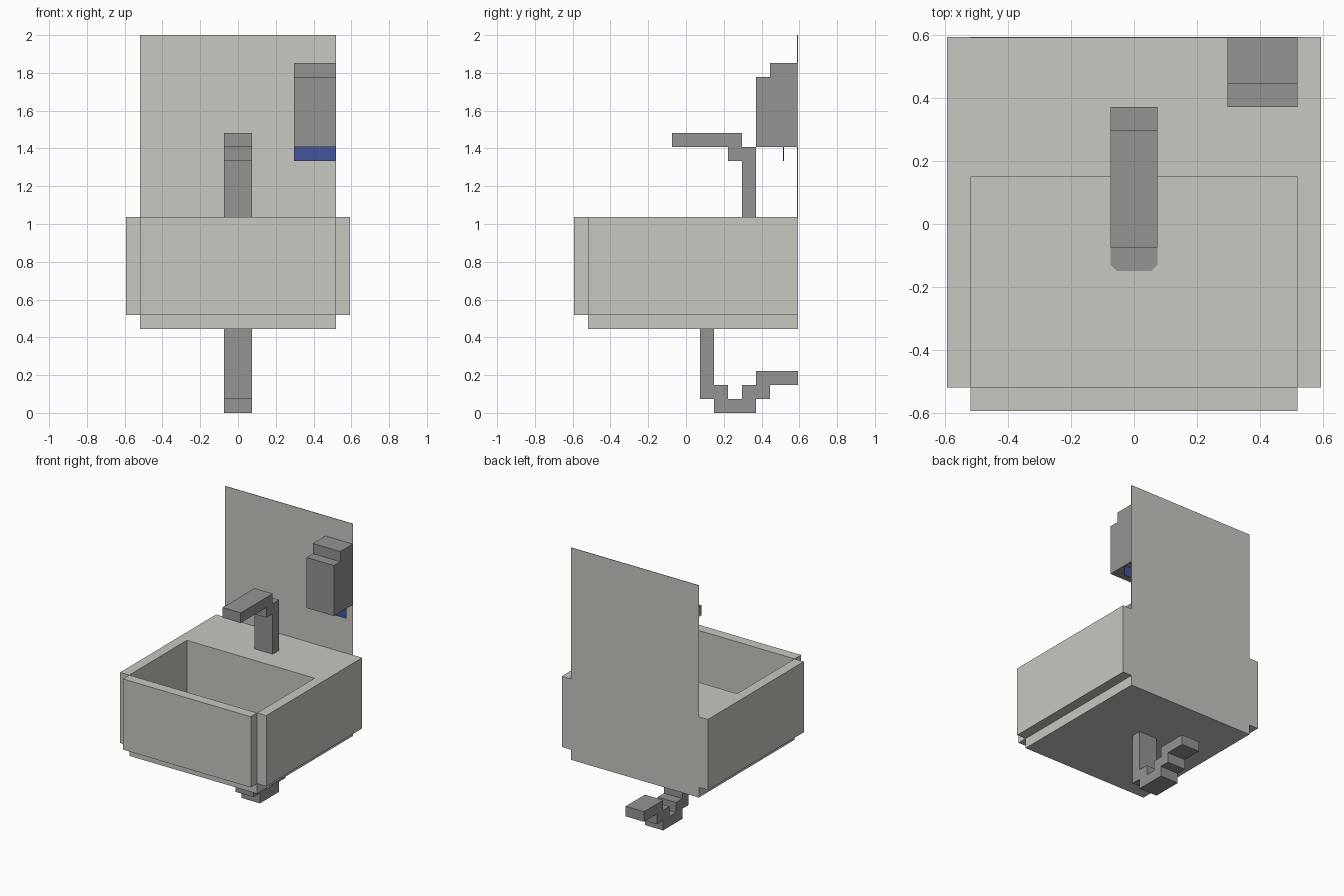
import bpy, bmesh

cube = bpy.data.objects.get("Cube")
if cube:
    bpy.data.objects.remove(cube, do_unlink=True)

U = 2 / 27      # one block unit of the design
SKIN = 0.05     # thickness of thin plates, in units


def material(name, rgb):
    m = bpy.data.materials.new(name)
    m.use_nodes = True
    m.diffuse_color = (*rgb, 1)
    bsdf = m.node_tree.nodes["Principled BSDF"]
    bsdf.inputs["Base Color"].default_value = (*rgb, 1)
    bsdf.inputs["Roughness"].default_value = 0.7
    return m


CERAMIC = material("warm white ceramic", (0.578, 0.571, 0.527))
METAL = material("grey metal", (0.305, 0.296, 0.283))
BLUE = material("blue", (0.058, 0.089, 0.328))


def extrude_profile(name, x0, x1, profile, mat):
    """Extrude a side profile of (y, z) points from x0 to x1, all in units."""
    bm = bmesh.new()
    face = bm.faces.new([bm.verts.new((x0 * U, y * U, z * U)) for y, z in profile])
    ext = bmesh.ops.extrude_face_region(bm, geom=[face])["geom"]
    moved = [v for v in ext if isinstance(v, bmesh.types.BMVert)]
    bmesh.ops.translate(bm, verts=moved, vec=((x1 - x0) * U, 0, 0))
    bmesh.ops.recalc_face_normals(bm, faces=bm.faces)
    mesh = bpy.data.meshes.new(name)
    bm.to_mesh(mesh)
    bm.free()
    mesh.materials.append(mat)
    obj = bpy.data.objects.new(name, mesh)
    bpy.context.collection.objects.link(obj)
    return obj


def box(name, x, y, z, mat):
    return extrude_profile(name, x[0], x[1], [(y[0], z[0]), (y[1], z[0]), (y[1], z[1]), (y[0], z[1])], mat)


BACK = 8 - SKIN   # front surface of the back panel

# Basin: floor, front wall, mirrored side walls and the solid rear ledge
box("basin_floor", (-7, 7), (-7, BACK), (6, 7), CERAMIC)
box("basin_front", (-7, 7), (-8, -7), (7, 14), CERAMIC)
for side, x in (("left", (7, 8)), ("right", (-8, -7))):
    box("basin_side_" + side, x, (-7, 8), (7, 14), CERAMIC)
box("rear_ledge", (-7, 7), (2, BACK), (7, 14), CERAMIC)

# Thin wall panel behind everything
box("back_panel", (-7, 7), (BACK, 8), (6, 27), CERAMIC)

# Drain plate with clipped corners
drain = box("drain", (-1, 1), (-2, 0), (7, 7 + SKIN), METAL)
bm = bmesh.new()
bm.from_mesh(drain.data)
upright = [e for e in bm.edges if abs(e.verts[0].co.z - e.verts[1].co.z) > 1e-4]
bmesh.ops.bevel(bm, geom=upright, offset=0.25 * U, segments=1, affect='EDGES')
bm.to_mesh(drain.data)
bm.free()

# Faucet: column, elbow and spout
box("faucet_column", (-1, 1), (4, 5), (14, 19), METAL)
extrude_profile("faucet_spout", -1, 1, [
    (-1, 19), (3, 19), (3, 18), (4, 18), (4, 20), (-1, 20)], METAL)

# Stepped drain trap below the basin
extrude_profile("drain_trap", -1, 1, [
    (1, 6), (1, 1), (2, 1), (2, 0), (5, 0), (5, 1), (6, 1), (6, 2), (8, 2),
    (8, 3), (5, 3), (5, 2), (4, 2), (4, 1), (3, 1), (3, 2), (2, 2), (2, 6)], METAL)

# Dispenser with a stepped top and a blue sheet hanging below
extrude_profile("dispenser", 4, 7, [
    (5, 19), (BACK, 19), (BACK, 25), (6, 25), (6, 24), (5, 24)], METAL)
box("dispenser_sheet", (4, 7), (7 - SKIN, 7), (18, 19), BLUE)
